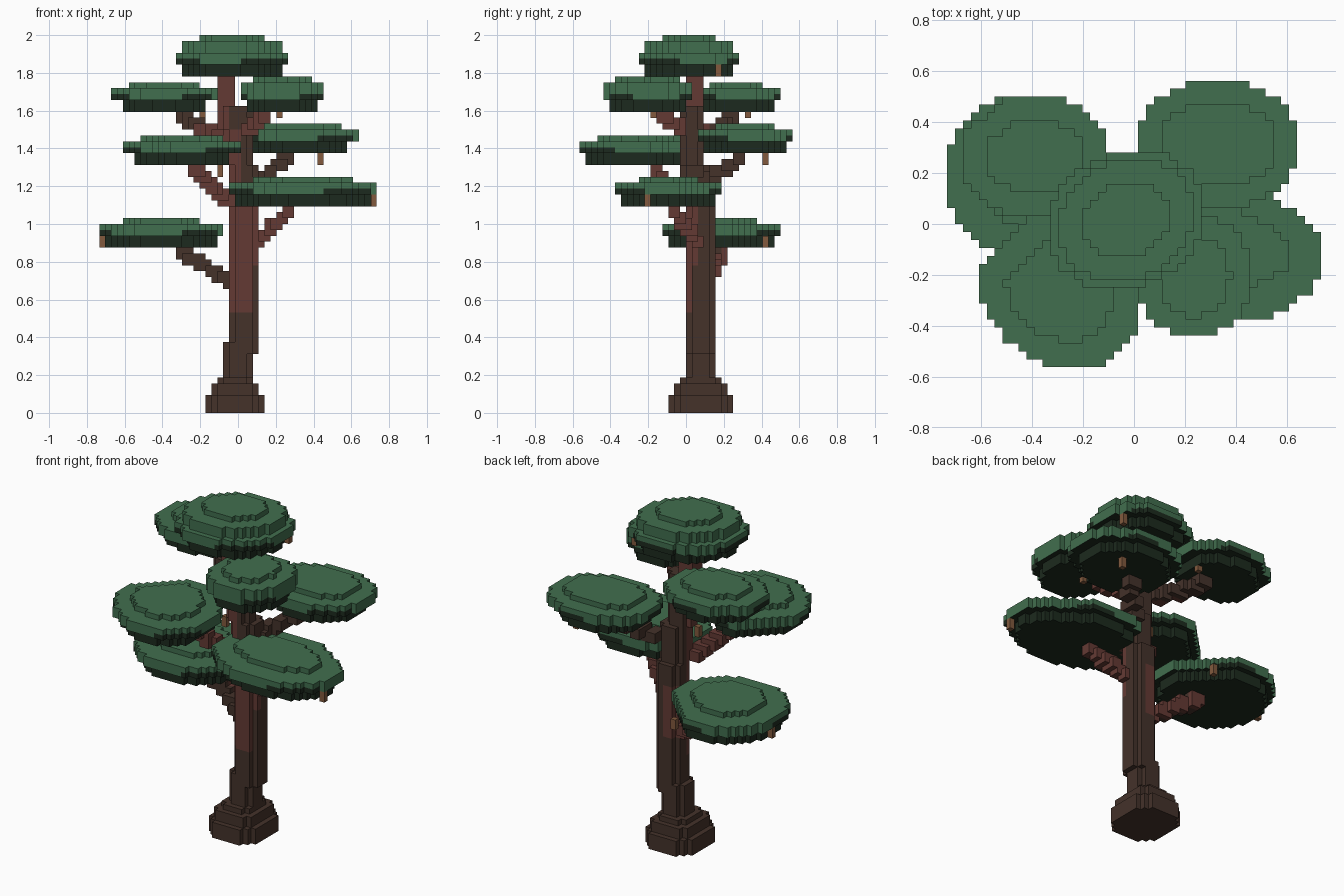
import bpy
import bmesh
import math

if "Cube" in bpy.data.objects:
    bpy.data.objects.remove(bpy.data.objects["Cube"])

V = 2 / 64                 # edge length of one block
OX, OY = 23.5, 18          # block coordinates of the model centre


def make_mat(name, rgb):
    m = bpy.data.materials.new(name)
    m.diffuse_color = (*rgb, 1)
    m.use_nodes = True
    m.node_tree.nodes["Principled BSDF"].inputs["Base Color"].default_value = m.diffuse_color
    return m


LEAF, SHADE, BARK, RED, TWIG = range(5)
MATS = [make_mat("leaf_green", (0.053, 0.158, 0.077)),
        make_mat("deep_green", (0.012, 0.023, 0.013)),
        make_mat("dark_bark", (0.058, 0.032, 0.023)),
        make_mat("red_bark", (0.127, 0.042, 0.034)),
        make_mat("hanging_twig", (0.223, 0.102, 0.048))]

# The six block sides: direction and corner order
SIDES = [((1, 0, 0), [(1, 0, 0), (1, 1, 0), (1, 1, 1), (1, 0, 1)]),
         ((-1, 0, 0), [(0, 1, 0), (0, 0, 0), (0, 0, 1), (0, 1, 1)]),
         ((0, 1, 0), [(1, 1, 0), (0, 1, 0), (0, 1, 1), (1, 1, 1)]),
         ((0, -1, 0), [(0, 0, 0), (1, 0, 0), (1, 0, 1), (0, 0, 1)]),
         ((0, 0, 1), [(0, 0, 1), (1, 0, 1), (1, 1, 1), (0, 1, 1)]),
         ((0, 0, -1), [(0, 1, 0), (1, 1, 0), (1, 0, 0), (0, 0, 0)])]


def build(name, blocks):
    """Skin a dict of blocks {(i, j, k): colour}, keeping outer sides only."""
    bm = bmesh.new()
    verts = {}
    for (i, j, k), colour in blocks.items():
        for (a, b, c), corners in SIDES:
            if (i + a, j + b, k + c) in blocks:
                continue
            ring = []
            for p, q, r in corners:
                key = (i + p, j + q, k + r)
                if key not in verts:
                    verts[key] = bm.verts.new(((key[0] - OX) * V, (key[1] - OY) * V, key[2] * V))
                ring.append(verts[key])
            face = bm.faces.new(ring)
            # undersides of foliage are always deep green
            face.material_index = SHADE if c < 0 and colour == LEAF else colour
    mesh = bpy.data.meshes.new(name)
    bm.to_mesh(mesh)
    bm.free()
    for m in MATS:
        mesh.materials.append(m)
    obj = bpy.data.objects.new(name, mesh)
    bpy.context.collection.objects.link(obj)


def disc(rect, inset=(0, 0), tilt=0.0, limit=1.04, trim=(0, 0, 1)):
    """Blocks of an ellipse filling the rectangle; tilt leans it to a diagonal,
    trim (a, b, t) flattens one diagonal corner."""
    i0, i1, j0, j1 = rect
    cx, cy = (i0 + i1) / 2, (j0 + j1) / 2
    rx, ry = (i1 - i0) / 2 - inset[0], (j1 - j0) / 2 - inset[1]
    for i in range(i0, i1):
        for j in range(j0, j1):
            u, w = (i + .5 - cx) / rx, (j + .5 - cy) / ry
            inside = (u * u + w * w - 2 * tilt * u * w) / (1 - tilt * tilt) <= limit
            if inside and trim[0] * u + trim[1] * w <= trim[2]:
                yield i, j


def bark_colour(i, j, k):
    if k < 17:
        return BARK
    if k < 36:
        front = j < 20 and (i < 26 or k > 24)
        back = 20 < k < 31 and i < 25
        return RED if front or back else BARK
    return RED if (i < (24 if k < 48 else 22) and j < 20) or k > 51 else BARK


# Trunk: flared foot, shaft and narrowing, leaning top
trunk = {}
for k0, k1, *rect in [(0, 3, 18, 28, 15, 26), (3, 5, 19, 27, 16, 25), (5, 6, 20, 26, 17, 24),
                      (6, 12, 21, 26, 18, 23), (10, 35, 22, 27, 18, 23), (35, 42, 22, 27, 17, 22),
                      (42, 48, 21, 26, 17, 21), (48, 52, 20, 26, 17, 21), (52, 57, 20, 23, 18, 21)]:
    for k in range(k0, k1):
        for i, j in disc(rect, limit=1.27 if k < 6 else 1.04):
            trunk[i, j, k] = bark_colour(i, j, k)
build("trunk", trunk)

# Branches: stepped arms from the trunk to each canopy, coloured (front, back, tip)
for name, start, end, tones in [
        ("lowest_left", (22, 20, 22), (13, 23, 27), (BARK, RED, RED)),
        ("lower_right", (26, 19, 29), (31, 15, 34), (RED, RED, RED)),
        ("middle_left", (21, 17, 36), (15, 12, 41), (RED, RED, RED)),
        ("middle_right", (25, 20, 39), (31, 26, 43), (BARK, BARK, BARK)),
        ("upper_left", (20, 20, 47), (13, 25, 50), (RED, BARK, BARK)),
        ("upper_right", (24, 17, 48), (27, 13, 50), (RED, RED, RED))]:
    arm = {}
    for s in range(25):
        a, b, c = (round(p + (q - p) * s / 24) for p, q in zip(start, end))
        for di in range(2):
            for dj in range(2):
                for dk in range(2):
                    tip = s > 14 and tones[0] == RED
                    arm[a + di, b + dj, c - dk] = tones[2 if tip else dj]
    build(name + "_branch", arm)

# Canopies: stacked ellipses, layers as (count, inset) from below
NO_TRIM = (0, 0, 1)
for name, k, rect, tilt, trim, layers in [
        ("top", 57, (13, 32, 10, 27), .14, NO_TRIM, [(2, 1.6), (2, 0), (2, 1.2), (1, 4)]),
        ("upper_left", 51, (2, 20, 19, 34), 0, (-1, 1, 1.38), [(2, 1.8), (2, 0), (1, 3)]),
        ("upper_right", 51, (24, 38, 4, 19), 0, NO_TRIM, [(2, 1.2), (3, 0), (1, 2.6)]),
        ("middle_left", 42, (4, 24, 0, 20), -.2, (-1, 1, 1.22), [(2, 1.8), (2, 0), (1, 3.6)]),
        ("middle_right", 44, (24, 44, 20, 36), 0, NO_TRIM, [(2, 1.8), (2, 0), (1, 2.8)]),
        ("lower_right", 35, (22, 47, 6, 24), -.08, (1, 1, 1.22), [(2, 1.8), (2, 0), (1, 4)]),
        ("lowest_left", 28, (0, 21, 14, 34), 0, (1, 1, 1.18), [(2, 1.3), (2, 0), (1, 3.8)])]:
    pad = {}
    mid = ((rect[0] + rect[1]) / 2, (rect[2] + rect[3]) / 2)
    level = 0
    for count, inset in layers:
        depth = inset * (.75 if level == 0 else 1)
        for _ in range(count):
            for i, j in disc(rect, (inset, depth), tilt, 1.07, trim):
                turn = math.atan2(j + .5 - mid[1], i + .5 - mid[0])
                # shaded patches creep up the rim in three places
                wave = math.cos(3 * (turn + math.pi / 4))
                patch = level == 2 and wave > (-.4 if name == "top" else .35)
                pad[i, j, k + level] = SHADE if level < 2 or patch else LEAF
            level += 1
    build(name + "_canopy", pad)

# Twigs hanging below the canopy rims
for n, (i, j, k) in enumerate([(0, 24, 28), (16, 31, 28), (46, 11, 35), (37, 31, 42), (30, 12, 50),
                               (14, 16, 57), (30, 23, 57), (17, 28, 50), (20, 18, 40)]):
    build(f"hanging_twig_{n + 1}", {(i, j, k + d): TWIG for d in range(2)})
